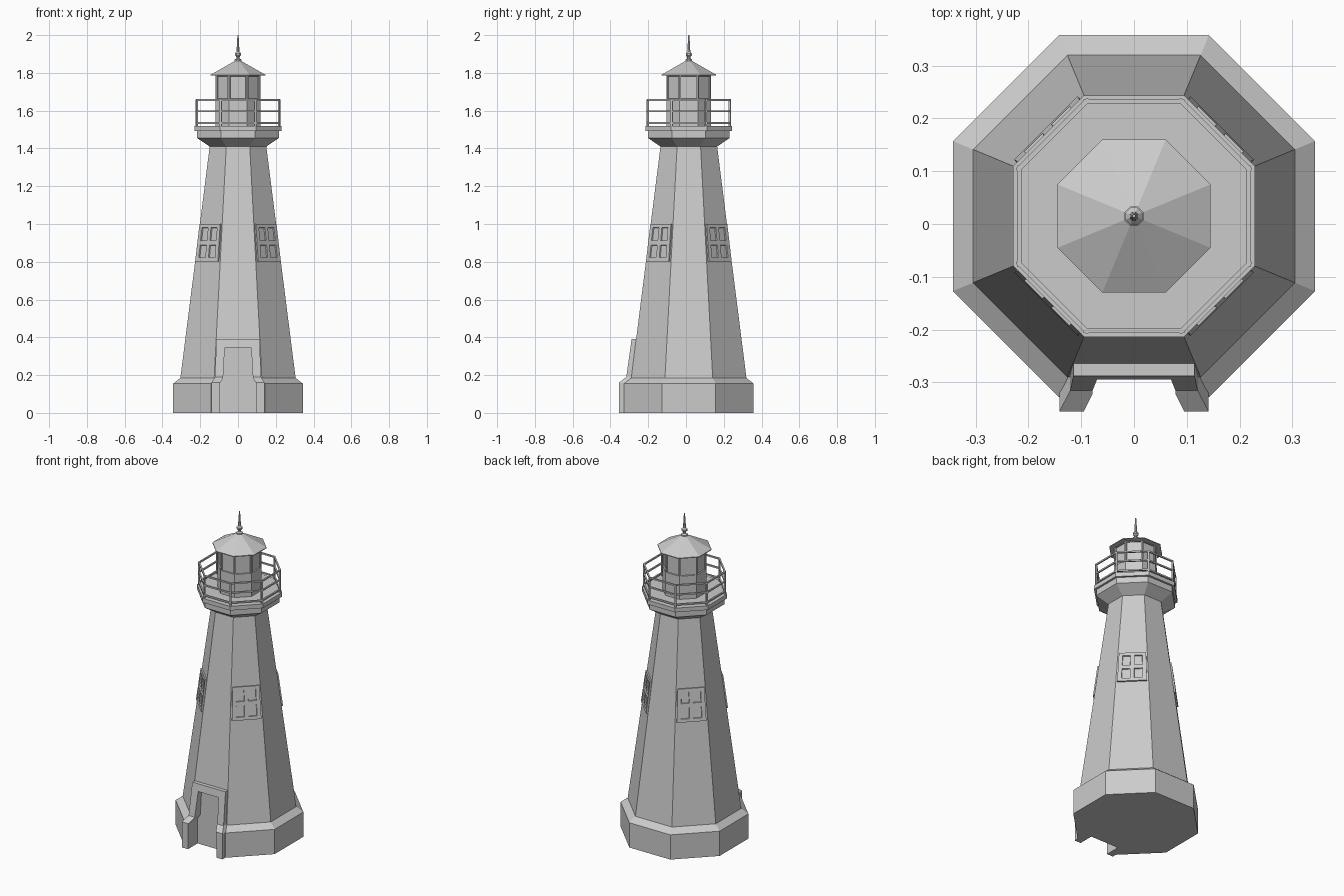
import bpy, bmesh, math
from mathutils import Vector, Matrix

cube = bpy.data.objects.get("Cube")
if cube:
    bpy.data.objects.remove(cube)

CY = 0.015            # tower axis, set back to make room for the doorway
SIDES = 8
AXIS = Vector((0, CY, 0))

grey = bpy.data.materials.new("plain_grey")
grey.use_nodes = True
grey.diffuse_color = (0.6, 0.6, 0.6, 1)
grey.node_tree.nodes["Principled BSDF"].inputs["Base Color"].default_value = (0.6, 0.6, 0.6, 1)


def finish(name, bm, fix_normals=True):
    if fix_normals:
        bmesh.ops.recalc_face_normals(bm, faces=bm.faces)
    mesh = bpy.data.meshes.new(name)
    bm.to_mesh(mesh)
    bm.free()
    mesh.materials.append(grey)
    obj = bpy.data.objects.new(name, mesh)
    bpy.context.collection.objects.link(obj)
    return obj


def octagon_bm(profile, closed=False):
    """Sweep (apothem, height) points round the tower axis with flat sides."""
    bm = bmesh.new()
    rings = []
    for a, z in profile:
        r = a / math.cos(math.pi / SIDES)
        angles = [(i + 0.5) * math.tau / SIDES for i in range(SIDES)]
        rings.append([bm.verts.new((r * math.cos(t), CY + r * math.sin(t), z)) for t in angles])
    pairs = list(zip(rings, rings[1:]))
    if closed:
        pairs.append((rings[-1], rings[0]))
    for low, high in pairs:
        for i in range(SIDES):
            j = (i + 1) % SIDES
            bm.faces.new((low[i], low[j], high[j], high[i]))
    if not closed:
        bm.faces.new(rings[0][::-1])
        bm.faces.new(rings[-1])
    bmesh.ops.recalc_face_normals(bm, faces=bm.faces)
    return bm


def doorway_block(name, sections, back):
    """Stack of (height, half width, front y) sections reaching back to a plane."""
    bm = bmesh.new()
    loops = [[bm.verts.new((x, y, z)) for x, y in ((-w, f), (w, f), (w, back), (-w, back))]
             for z, w, f in sections]
    for low, high in zip(loops, loops[1:]):
        for i in range(4):
            j = (i + 1) % 4
            bm.faces.new((low[i], low[j], high[j], high[i]))
    bm.faces.new(loops[0][::-1])
    bm.faces.new(loops[-1])
    return finish(name, bm)


# Tapered tower with plinth
BOTTOM, TOP = (0.305, 0.185), (0.15, 1.41)
tower = finish("tower", octagon_bm([(0.343, 0), (0.343, 0.155), BOTTOM, TOP]))

# Door surround follows the wall slope; the opening is cut through it and the plinth
surround = doorway_block("door_surround", [
    (0, 0.141, -0.355), (0.16, 0.141, -0.355), (0.19, 0.121, -0.316), (0.39, 0.115, -0.288)], -0.24)
opening = doorway_block("door_opening_cutter", [
    (-0.1, 0.098, -0.5), (0.155, 0.098, -0.5), (0.185, 0.079, -0.5), (0.345, 0.07, -0.5)], -0.26)
opening.hide_render = True
opening.hide_viewport = True
for part in (tower, surround):
    cut = part.modifiers.new("door_opening", "BOOLEAN")
    cut.operation = "DIFFERENCE"
    cut.solver = "EXACT"
    cut.object = opening

# Windows on the four diagonal walls
slope = (TOP[0] - BOTTOM[0]) / (TOP[1] - BOTTOM[1])
across = (-0.5, -0.36, -0.07, 0.07, 0.36, 0.5)
upward = (-0.5, -0.4, -0.06, 0.06, 0.4, 0.5)
for k, label in enumerate(("back_left", "back_right", "front_right", "front_left")):
    angle = math.pi / 4 + k * math.pi / 2
    out = Vector((math.cos(angle), math.sin(angle), 0))
    side = Vector((0, 0, 1)).cross(out)
    up = (Vector((0, 0, 1)) + out * slope).normalized()
    normal = side.cross(up)
    apothem = BOTTOM[0] + slope * (0.9 - BOTTOM[1])
    centre = AXIS + out * apothem + Vector((0, 0, 0.9)) + normal * 0.009
    bm = bmesh.new()
    grid = [[bm.verts.new(centre + side * u * (0.162 - 0.016 * v) + up * v * 0.2)
             for u in across] for v in upward]
    panes = []
    for r in range(5):
        for c in range(5):
            f = bm.faces.new((grid[r][c], grid[r][c + 1], grid[r + 1][c + 1], grid[r + 1][c]))
            if r in (1, 3) and c in (1, 3):
                panes.append(f)
    rim = [e for e in bm.edges if e.is_boundary]
    bm.normal_update()
    bmesh.ops.inset_individual(bm, faces=panes, thickness=0.002, depth=-0.007)
    skirt = bmesh.ops.extrude_edge_only(bm, edges=rim)["geom"]
    bmesh.ops.translate(bm, vec=normal * -0.02,
                        verts=[g for g in skirt if isinstance(g, bmesh.types.BMVert)])
    finish("window_" + label, bm)

# Flared gallery and its deck
finish("gallery_base", octagon_bm([(0.15, 1.41), (0.216, 1.455), (0.216, 1.492)]))
finish("gallery_deck", octagon_bm([(0.229, 1.492), (0.229, 1.518)]))

# Railing: three rings and a post at every corner
for label, z in (("lower", 1.535), ("middle", 1.597), ("top", 1.656)):
    h = 0.0045
    finish("rail_" + label, octagon_bm(
        [(0.213, z - h), (0.222, z - h), (0.222, z + h), (0.213, z + h)], closed=True))
bm = bmesh.new()
for i in range(SIDES):
    angle = (i + 0.5) * math.tau / SIDES
    r = 0.2175 / math.cos(math.pi / SIDES)
    place = (Matrix.Translation((r * math.cos(angle), CY + r * math.sin(angle), 1.585))
             @ Matrix.Rotation(angle, 4, "Z") @ Matrix.Diagonal((0.01, 0.01, 0.148, 1)))
    bmesh.ops.create_cube(bm, size=1, matrix=place)
finish("rail_posts", bm)

# Lantern room with recessed panes above a plain wall
bm = octagon_bm([(0.118, 1.51), (0.118, 1.655), (0.118, 1.79)])
panes = [f for f in bm.faces if abs(f.normal.z) < 0.1 and f.calc_center_median().z > 1.66]
bmesh.ops.inset_individual(bm, faces=panes, thickness=0.011, depth=0)
bmesh.ops.inset_individual(bm, faces=panes, thickness=0.001, depth=-0.008)
finish("lantern_room", bm, fix_normals=False)

# Pointed roof and finial
finish("roof", octagon_bm([(0.118, 1.785), (0.145, 1.785), (0.145, 1.79), (0.012, 1.866)]))
finish("finial", octagon_bm([
    (0.018, 1.855), (0.018, 1.87), (0.009, 1.876), (0.009, 1.885), (0.016, 1.893),
    (0.016, 1.903), (0.008, 1.912), (0.006, 1.95), (0.003, 2.0)]))
